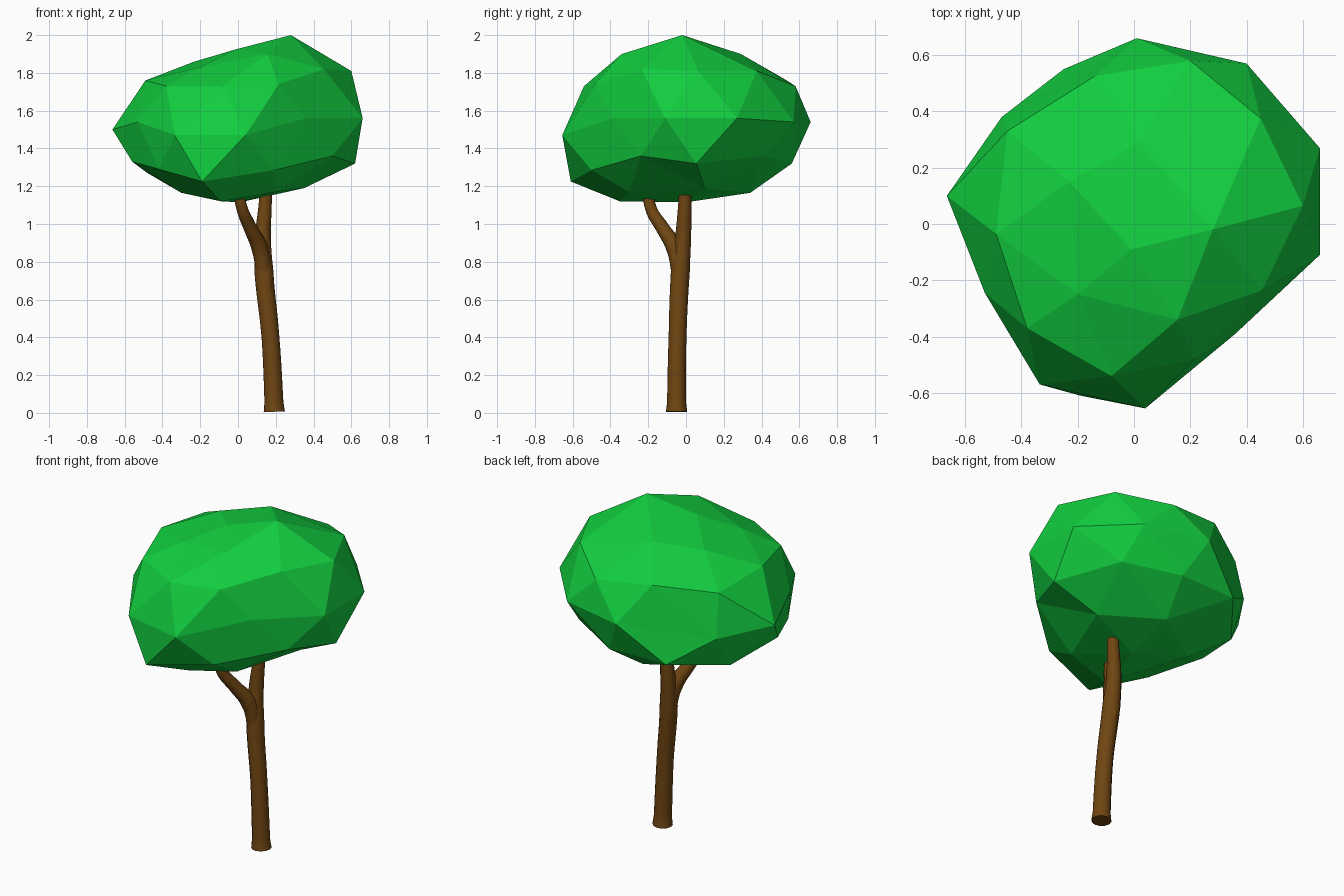
import bpy, bmesh
from mathutils import Vector

if "Cube" in bpy.data.objects:
    bpy.data.objects.remove(bpy.data.objects["Cube"])


def material(name, rgb):
    m = bpy.data.materials.new(name)
    m.diffuse_color = (*rgb, 1)
    m.use_nodes = True
    m.node_tree.nodes["Principled BSDF"].inputs["Base Color"].default_value = m.diffuse_color
    return m


def limb(name, points, mat):
    """Smooth round tube through (x, y, z, radius) points."""
    cu = bpy.data.curves.new(name, 'CURVE')
    cu.dimensions = '3D'
    cu.bevel_depth = 1
    cu.bevel_resolution = 4
    cu.resolution_u = 6
    cu.use_fill_caps = True
    sp = cu.splines.new('BEZIER')
    sp.bezier_points.add(len(points) - 1)
    for bp, (x, y, z, r) in zip(sp.bezier_points, points):
        bp.co = (x, y, z)
        bp.radius = r
        bp.handle_left_type = bp.handle_right_type = 'AUTO'
    ob = bpy.data.objects.new(name, cu)
    bpy.context.collection.objects.link(ob)
    bpy.ops.object.select_all(action='DESELECT')
    ob.select_set(True)
    bpy.context.view_layer.objects.active = ob
    bpy.ops.object.convert(target='MESH')
    ob = bpy.context.object
    ob.data.materials.clear()
    ob.data.materials.append(mat)
    bpy.ops.object.shade_smooth_by_angle()
    return ob


bark = material("bark", (0.16, 0.06, 0.006))
leaf = material("leaf", (0.006, 0.62, 0.05))

# Trunk with flared foot, and the forking side branch
limb("trunk", [(.192, -.05, .006, .056), (.19, -.05, .06, .050), (.172, -.045, .4, .047),
               (.137, -.03, .75, .050), (.132, -.015, .93, .042), (.145, -.006, 1.12, .034),
               (.15, 0, 1.28, .03)], bark)
limb("branch", [(.138, -.035, .74, .042), (.115, -.06, .87, .045), (.065, -.125, .98, .036),
                (.022, -.185, 1.08, .031), (-.01, -.21, 1.25, .028)], bark)

# Canopy: an irregular faceted ball, rings from top to bottom
rings = [
    [(-.01, -.09, 1.925)],
    [(.28, -.02, 2.0), (.155, -.34, 1.90), (-.2, -.25, 1.83), (-.23, .15, 1.86), (.02, .29, 1.90)],
    [(.60, .065, 1.81), (.455, -.235, 1.82), (.215, -.48, 1.74), (-.08, -.54, 1.73), (-.38, -.37, 1.73),
     (-.49, -.035, 1.76), (-.45, .33, 1.725), (-.14, .525, 1.765), (.2, .58, 1.73), (.45, .375, 1.81)],
    [(.66, .27, 1.56), (.66, -.11, 1.56), (.36, -.39, 1.56), (.04, -.655, 1.47), (-.335, -.57, 1.47),
     (-.53, -.245, 1.54), (-.665, .10, 1.5), (-.47, .38, 1.47), (.01, .66, 1.54), (.40, .57, 1.54)],
    [(.62, .055, 1.32), (.50, -.24, 1.36), (.19, -.5, 1.285), (-.19, -.61, 1.225), (-.42, -.38, 1.29),
     (-.56, -.08, 1.33), (-.48, .26, 1.27), (-.25, .55, 1.32), (.12, .56, 1.32), (.43, .41, 1.36)],
    [(.35, .1, 1.19), (.2, -.3, 1.17), (-.09, -.35, 1.12), (-.3, .1, 1.165), (.05, .34, 1.165)],
    [(.01, 0, 1.115)],
]
# Hull the points on a unit ball for even triangles, then move them to their places
bm = bmesh.new()
home = {}
for p in (p for ring in rings for p in ring):
    v = bm.verts.new(Vector((p[0] / .66, p[1] / .66, (p[2] - 1.55) / .44)).normalized())
    home[v] = p
bmesh.ops.convex_hull(bm, input=bm.verts[:])
for v in bm.verts:
    v.co = home[v]
bmesh.ops.recalc_face_normals(bm, faces=bm.faces[:])
me = bpy.data.meshes.new("canopy")
bm.to_mesh(me)
bm.free()
me.materials.append(leaf)
bpy.context.collection.objects.link(bpy.data.objects.new("canopy", me))
